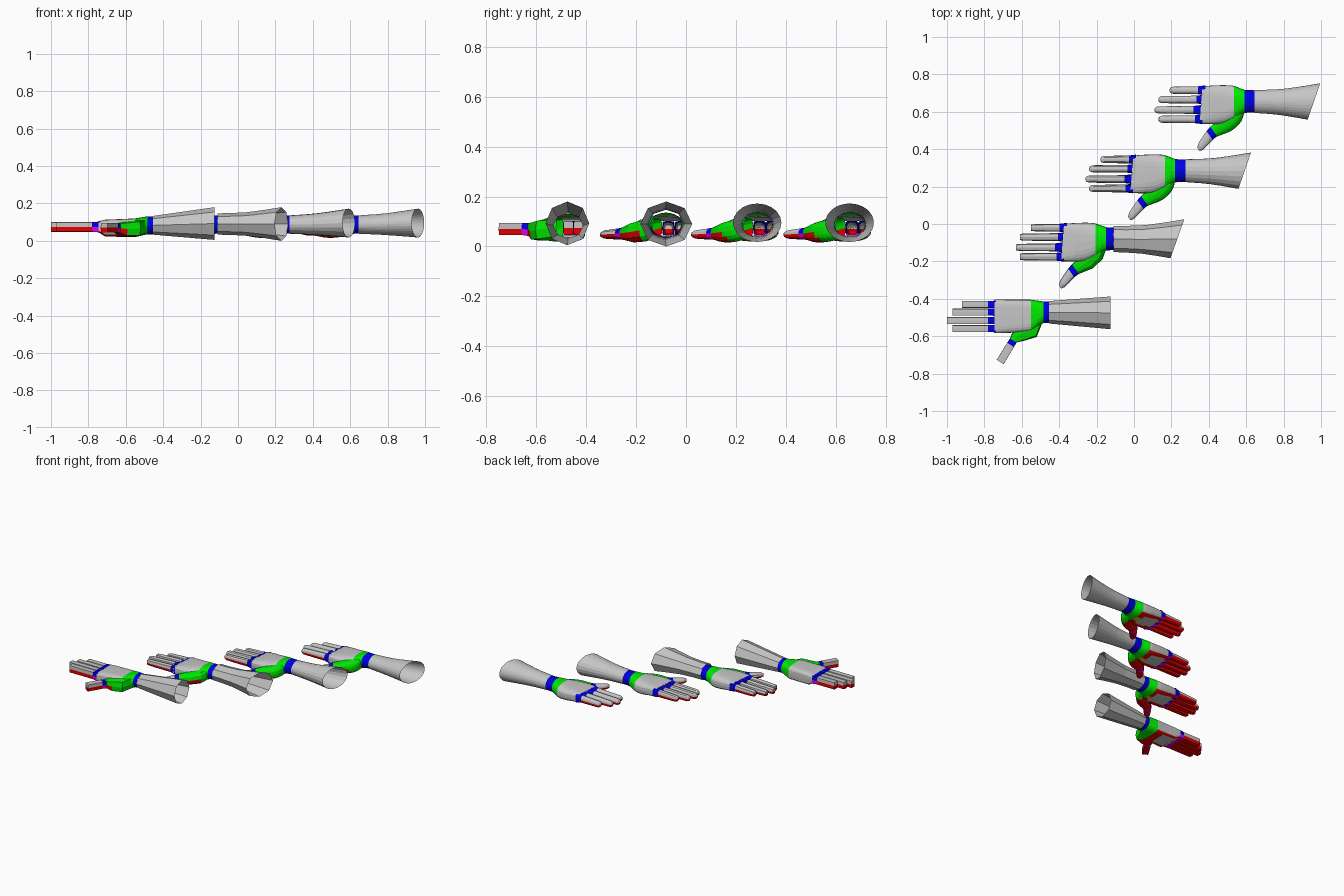
import bpy, bmesh, math
from mathutils import Vector

if "Cube" in bpy.data.objects:
    bpy.data.objects.remove(bpy.data.objects["Cube"])


def material(name, rgb):
    m = bpy.data.materials.new(name)
    m.diffuse_color = (*rgb, 1)
    m.use_nodes = True
    m.node_tree.nodes["Principled BSDF"].inputs["Base Color"].default_value = m.diffuse_color
    return m


GREY, BLUE, GREEN, RED, MAGENTA, YELLOW = range(6)
MATS = [material("pale grey", (0.56, 0.56, 0.56)),
        material("blue", (0.0, 0.0, 0.8)),
        material("green", (0.0, 0.8, 0.0)),
        material("red", (0.8, 0.0, 0.0)),
        material("magenta", (0.8, 0.0, 0.8)),
        material("yellow", (0.8, 0.6, 0.0))]


def catmull(a, b, c, d, t):
    return 0.5 * (2 * b + (c - a) * t + (2 * a - 5 * b + 4 * c - d) * t * t
                  + (3 * b - a - 3 * c + d) * t ** 3)


def resample(rings, sub, smooth):
    """Insert in-between rings; returns (segment, ring) pairs."""
    out = []
    last = len(rings) - 1
    for i in range(last):
        a, b, c, d = rings[max(i - 1, 0)], rings[i], rings[i + 1], rings[min(i + 2, last)]
        for k in range(sub):
            t = k / sub
            if smooth:
                r = [catmull(*q, t) for q in zip(a, b, c, d)]
            else:
                r = [p + (q - p) * t for p, q in zip(b, c)]
            out.append((i, r))
    out.append((last - 1, list(rings[last])))
    return out


def spow(v, p):
    return math.copysign(abs(v) ** p, v) if abs(v) > 1e-9 else 0.0


def loft(name, rings, n, rule, offset, sub=1, smooth=False, cap=False):
    """Ring = (x, y, z, half-width x, half-width y, half-height, squareness)."""
    bm = bmesh.new()
    loops, segs = [], []
    for seg, (x, y, z, ux, uy, h, e) in resample(rings, sub, smooth):
        row = []
        for k in range(n):
            a = math.tau * k / n
            c, s = spow(math.cos(a), 2 / e), spow(math.sin(a), 2 / e)
            row.append(bm.verts.new((x + ux * c + offset[0], y + uy * c + offset[1], z + h * s)))
        loops.append(row)
        segs.append(seg)

    def paint(f, seg, k):
        p = f.calc_center_median()
        low = math.sin(math.tau * (k + 0.5) / n)
        f.material_index = rule(seg, low, p.x - offset[0], p.y - offset[1])

    for i in range(len(loops) - 1):
        for k in range(n):
            j = (k + 1) % n
            f = bm.faces.new((loops[i][k], loops[i][j], loops[i + 1][j], loops[i + 1][k]))
            paint(f, segs[i], k)
    if cap:
        end = loops[-1]
        mid = bm.verts.new(sum((v.co for v in end), Vector()) / n)
        for k in range(n):
            paint(bm.faces.new((end[k], end[(k + 1) % n], mid)), segs[-1], k)
    bmesh.ops.recalc_face_normals(bm, faces=bm.faces[:])
    me = bpy.data.meshes.new(name)
    bm.to_mesh(me)
    bm.free()
    for m in MATS:
        me.materials.append(m)
    ob = bpy.data.objects.new(name, me)
    bpy.context.collection.objects.link(ob)
    return ob


def from_contour(rows):
    """Thumb rings from outer and inner outline points seen from above."""
    return [((ox + ix) / 2, (oy + iy) / 2, z, (ox - ix) / 2, (oy - iy) / 2, h, e)
            for ox, oy, ix, iy, z, h, e in rows]


# Colour rules
def palm_rule(green_x, blue_x):
    def rule(seg, low, x, y):
        if x > blue_x:
            return BLUE
        if x > green_x:
            return GREEN
        if low < -0.6:
            if x > 0.5 and abs(y - 0.64) < 0.02:
                return YELLOW
            return GREY if x < 0.5 and abs(y - 0.645) < 0.055 else RED
        return GREY
    return rule


def finger_rule(limit):
    def rule(seg, low, x, y):
        if seg == 0:
            return BLUE if low > limit else MAGENTA
        return GREY if low > 0 else RED
    return rule


def thumb_rule(seg, low, x, y):
    if seg < 3:
        return RED if low < 0 and x < 0.545 else GREEN
    if seg == 3:
        return BLUE if low > 0 else MAGENTA
    return GREY if low > 0 else RED


# Four hands, from blocky to fine
OFFSETS = [(-1.11, -1.13), (-0.74, -0.735), (-0.37, -0.37), (0, 0)]
FINGERS = [("little", 0.715, 0.19, 0.342), ("ring", 0.665, 0.13, 0.335),
           ("middle", 0.61, 0.11, 0.318), ("index", 0.56, 0.13, 0.325)]
BLOCK_Y = [0.70, 0.659, 0.614, 0.571]
ARM_SIDES, FINGER_SIDES, SUBS = [8, 8, 20, 32], [8, 8, 12, 20], [1, 2, 3, 5]

for h, off in enumerate(OFFSETS):
    block = h == 0
    tag = ["blocky", "coarse", "medium", "fine"][h]

    # Palm with green heel and blue wrist band
    if block:
        palm = [(.365, .636, .075, 0, .09, .03, 5), (.40, .636, .068, 0, .09, .045, 5),
                (.50, .638, .069, 0, .087, .048, 4.5),
                (.56, .64, .07, 0, .085, .05, 4), (.625, .658, .083, 0, .058, .048, 2.2),
                (.655, .658, .083, 0, .058, .048, 2)]
        colour = palm_rule(.56, .625)
    else:
        palm = [(.358, .636, .073, .008, .1, .03, 5), (.42, .637, .073, 0, .103, .042, 3.5),
                (.48, .64, .07, 0, .102, .048, 3), (.535, .648, .073, 0, .09, .052, 2.6),
                (.59, .655, .085, 0, .063, .05, 2.2), (.645, .655, .087, 0, .06, .048, 2)]
        colour = palm_rule(.535, .59)
    loft(tag + "_palm", palm, 40 if h == 3 else 24, colour, off, 2 if h < 2 else 4, not block)

    # Open flared forearm
    if block:
        arm = [(.655, .658, .083, 0, .06, .05, 2), (.985, .655, .0925, 0, .0875, .0875, 2)]
    elif h == 1:
        arm = [(.63, .655, .09, 0, .07, .057, 2), (.79, .653, .09, .012, .076, .063, 2),
               (.972, .656, .09, .037, .104, .09, 2)]
    else:
        arm = [(.645, .655, .087, 0, .061, .049, 2), (.79, .653, .089, .012, .07, .058, 2),
               (.962, .655, .095, .0335, .097, .077, 2)]
    loft(tag + "_forearm", arm, ARM_SIDES[h], lambda *a: GREY, off, SUBS[h], not block)

    # Fingers with blue knuckles and red undersides
    for i, (name, y, tip, knuckle) in enumerate(FINGERS):
        if block:
            y = BLOCK_Y[i]
            tip += .01 if i in (1, 3) else 0
            rows = [(.372, y, .074, 0, .0205, .029, 20), (.33, y, .074, 0, .018, .026, 20),
                    (tip, y, .074, 0, .018, .026, 20)]
        else:
            e = [0, 3.2, 2.6, 2.4][h]
            rows = [(knuckle + .04, y, .073, 0, .026, .03, 5), (knuckle, y, .072, 0, .021, .025, e),
                    ((knuckle + tip) / 2, y, .07, 0, .02, .023, e),
                    (tip + .02, y, .069, 0, .019, .021, e)]
            rows += [(tip, y, .069, 0, .016, .018, e)] if h == 1 else [
                (tip + .007, y, .069, 0, .015, .016, e), (tip, y, .069, 0, .006, .007, e)]
        loft(f"{tag}_{name}_finger", rows, FINGER_SIDES[h], finger_rule(0 if block else -0.5),
             off, cap=True)

    # Thumb: green base with red pad, blue joint, grey tip
    if block:
        rows = [(.623, .61, .56, .64, .075, .04, 4), (.59, .526, .53, .60, .066, .043, 4),
                (.52, .505, .47, .575, .062, .038, 5), (.483, .497, .447, .517, .068, .027, 8),
                (.468, .472, .432, .495, .07, .025, 20), (.413, .38, .376, .404, .07, .025, 20)]
    else:
        rows = [(.59, .60, .54, .64, .075, .04, 2.5), (.573, .548, .50, .60, .064, .044, 2.5),
                (.52, .498, .45, .555, .056, .04, 2.5), (.445, .468, .408, .52, .052, .027, 2.5),
                (.421, .45, .388, .496, .051, .023, 2.5), (.393, .42, .362, .459, .049, .02, 2.5),
                (.368, .397, .344, .43, .048, .017, 2.5), (.350, .390, .339, .407, .047, .01, 2.2)]
    loft(tag + "_thumb", from_contour(rows), 8 if block else [0, 12, 16, 24][h],
         thumb_rule, off, 1 if h < 2 else 3, not block, True)
